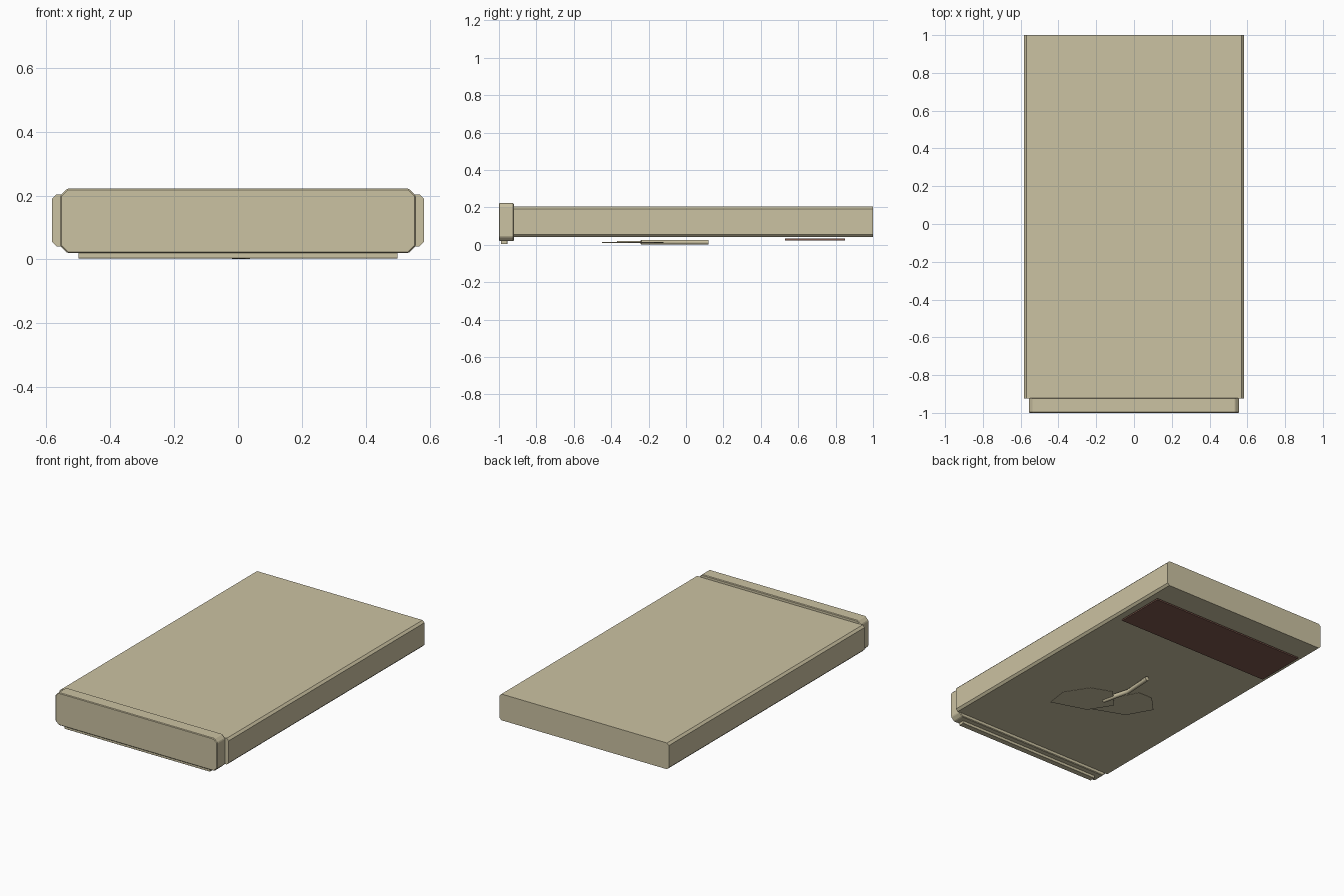
import bpy

cube = bpy.data.objects.get("Cube")
if cube:
    bpy.data.objects.remove(cube, do_unlink=True)


def make_material(name, color):
    mat = bpy.data.materials.new(name)
    mat.use_nodes = True
    mat.diffuse_color = (*color, 1)
    mat.node_tree.nodes["Principled BSDF"].inputs["Base Color"].default_value = (*color, 1)
    return mat


cream = make_material("cream", (0.60, 0.54, 0.36))
brown = make_material("red_brown", (0.21, 0.10, 0.075))


def prism(name, near, far, mat):
    """Closed solid between two matching outlines."""
    n = len(near)
    faces = [tuple(range(n)), tuple(reversed(range(n, 2 * n)))]
    faces += [(i, i + n, (i + 1) % n + n, (i + 1) % n) for i in range(n)]
    mesh = bpy.data.meshes.new(name)
    mesh.from_pydata(near + far, [], faces)
    mesh.materials.append(mat)
    obj = bpy.data.objects.new(name, mesh)
    bpy.context.collection.objects.link(obj)
    return obj


def chamfered_bar(name, half_width, y0, y1, z0, z1, cut, mat):
    """Octagonal front profile, extruded from front to back."""
    w, c = half_width, cut
    outline = [(-w + c, z0), (w - c, z0), (w, z0 + c), (w, z1 - c),
               (w - c, z1), (-w + c, z1), (-w, z1 - c), (-w, z0 + c)]
    return prism(name, [(x, y0, z) for x, z in outline],
                 [(x, y1, z) for x, z in outline], mat)


def plate(name, outline, z, thickness, mat):
    """Flat horizontal plate; outline runs counter-clockwise from above."""
    return prism(name, [(x, y, z + thickness) for x, y in outline],
                 [(x, y, z) for x, y in outline], mat)


def soften(obj, width):
    mod = obj.modifiers.new("Edge bevel", "BEVEL")
    mod.width = width
    mod.segments = 1


# Main slab and the narrower, taller end cap
chamfered_bar("body", 0.582, -0.923, 1.0, 0.041, 0.204, 0.013, cream)
cap = chamfered_bar("front_cap", 0.557, -1.0, -0.92, 0.02, 0.222, 0.022, cream)
soften(cap, 0.004)

# Raised strip under the cap
strip = chamfered_bar("cap_strip", 0.5, -0.99, -0.955, 0.003, 0.022, 0.001, cream)
soften(strip, 0.004)

# Dark panel under the back end
panel = [(-0.535, 0.53), (0.535, 0.53), (0.535, 0.85), (-0.535, 0.85)]
plate("dark_panel", panel, 0.024, 0.009, brown)

# Pair of thin leaves under the middle
leaf_a = [(0.26, -0.45), (0.28, -0.31), (0.19, -0.17),
          (0.06, -0.12), (-0.05, -0.24), (0.04, -0.38)]
leaf_b = [(0.03, -0.37), (0.01, -0.2), (-0.07, -0.04),
          (-0.17, -0.04), (-0.265, -0.14), (-0.18, -0.29)]
plate("left_leaf", leaf_a, 0.010, 0.004, cream)
plate("right_leaf", leaf_b[::-1], 0.016, 0.004, cream)

# Bent stem joining the leaves
curve = bpy.data.curves.new("stem", "CURVE")
curve.dimensions = "3D"
curve.bevel_depth = 0.014
curve.bevel_resolution = 1
curve.use_fill_caps = True
spline = curve.splines.new("POLY")
path = [(0.03, -0.24), (0.01, -0.15), (-0.012, -0.07), (0.0, 0.12)]
spline.points.add(len(path) - 1)
for point, (x, y) in zip(spline.points, path):
    point.co = (x, y, 0.014, 1)
curve.materials.append(cream)
stem = bpy.data.objects.new("stem", curve)
bpy.context.collection.objects.link(stem)
